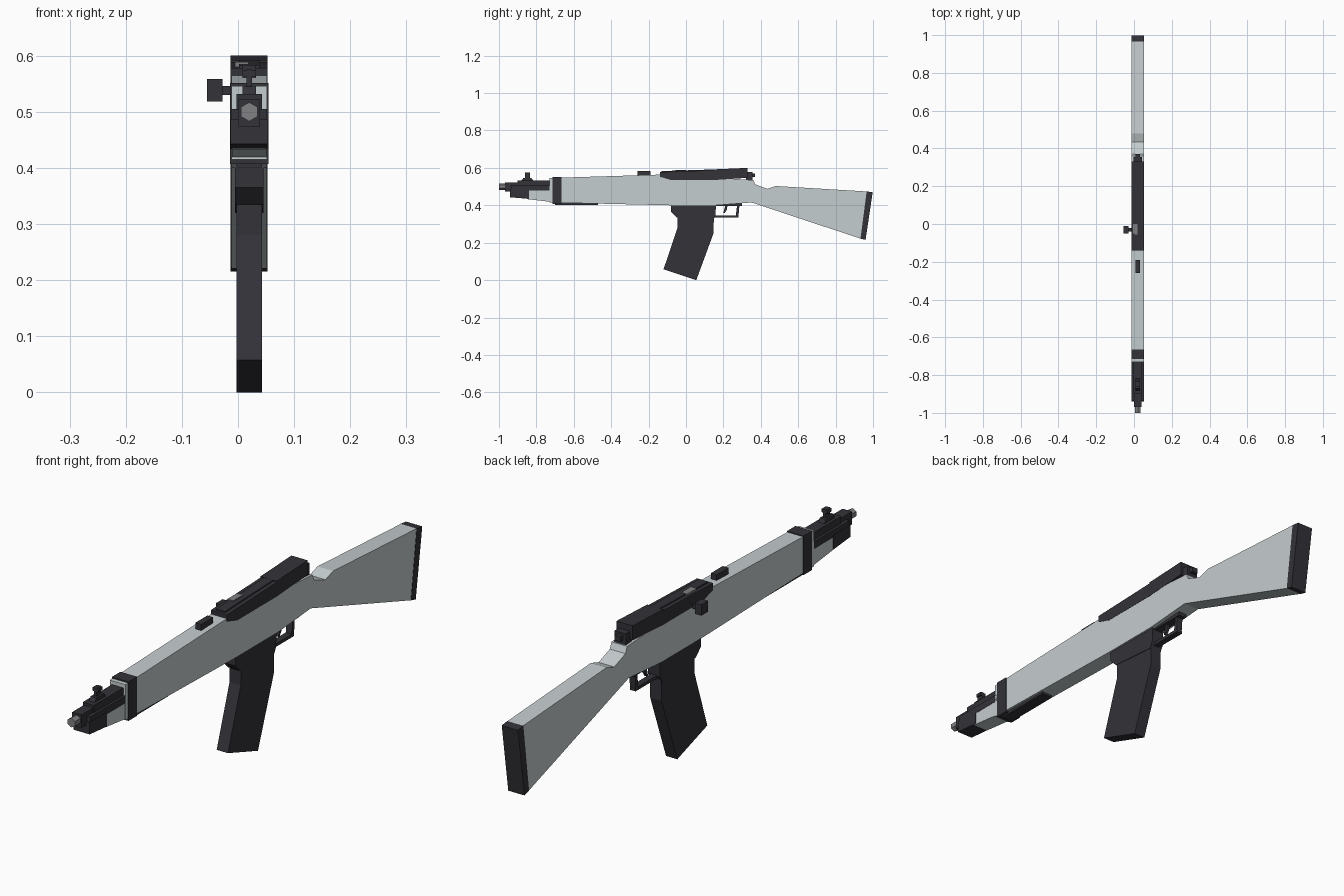
import bpy, bmesh, math

cube = bpy.data.objects.get("Cube")
if cube:
    bpy.data.objects.remove(cube, do_unlink=True)

# Shared measures: body centre line and half widths
CENTRE = .02
BODY = .032
SHELL = BODY + .001
MIDDLE = .023
NARROW = .012
FINE = .005


def material(name, red, green, blue):
    mat = bpy.data.materials.new(name)
    mat.use_nodes = True
    colour = (red, green, blue, 1)
    mat.diffuse_color = colour
    mat.node_tree.nodes["Principled BSDF"].inputs["Base Color"].default_value = colour
    return mat


pale = material("pale grey stock", .56, .61, .62)
dark = material("dark gunmetal", .033, .032, .04)
steel = material("bare steel", .22, .22, .23)


def finish(name, bm, mat):
    bmesh.ops.recalc_face_normals(bm, faces=bm.faces)
    mesh = bpy.data.meshes.new(name)
    bm.to_mesh(mesh)
    bm.free()
    mesh.materials.append(mat)
    obj = bpy.data.objects.new(name, mesh)
    bpy.context.collection.objects.link(obj)
    return obj


def prism(name, mat, half, profile, middle=CENTRE):
    """Extrude a side profile of (y, z) points across the width."""
    bm = bmesh.new()
    face = bm.faces.new([bm.verts.new((middle - half, y, z)) for y, z in profile])
    result = bmesh.ops.extrude_face_region(bm, geom=[face])
    moved = [v for v in result["geom"] if isinstance(v, bmesh.types.BMVert)]
    bmesh.ops.translate(bm, vec=(half * 2, 0, 0), verts=moved)
    return finish(name, bm, mat)


def beam(name, mat, half, front, rear):
    """Tapered block between two upright ends, each (y, low, high)."""
    (y_front, low_front, high_front), (y_rear, low_rear, high_rear) = front, rear
    profile = [(y_front, low_front), (y_rear, low_rear), (y_rear, high_rear), (y_front, high_front)]
    return prism(name, mat, half, profile)


def box(name, mat, half, y, z, middle=CENTRE):
    (front, rear), (low, high) = y, z
    profile = [(front, low), (rear, low), (rear, high), (front, high)]
    return prism(name, mat, half, profile, middle)


def rod(name, mat, radius, y, z, sides):
    front, rear = y
    bm = bmesh.new()
    bmesh.ops.create_cone(bm, cap_ends=True, segments=sides, radius1=radius,
                          radius2=radius, depth=rear - front)
    obj = finish(name, bm, mat)
    obj.rotation_euler.x = math.pi / 2
    obj.location = (CENTRE, (front + rear) / 2, z)
    return obj


# Stock with its butt and pad, which share the slanted end
toe, heel = (.933, .222), (.966, .474)
belly = [(-.73, .415), (-.08, .4), (.16, .4), (.35, .415)]
comb = [(.48, .503), (.435, .488), (.37, .512), (.36, .535)]
prism("stock", pale, BODY, belly + [toe, heel] + comb + [(-.14, .564), (-.73, .546)])
prism("butt_pad", dark, SHELL, [toe, (.96, .215), (.998, .47), heel])

# Fore end
beam("front_wood", pale, BODY - .001, front=(-.85, .433, .485), rear=(-.72, .418, .49))
box("barrel_band", dark, SHELL + .001, y=(-.715, -.665), z=(.407, .551))
box("lower_rail", dark, MIDDLE, y=(-.7, -.47), z=(.401, .418))
beam("nose_block", dark, SHELL, front=(-.94, .443, .487), rear=(-.84, .434, .487))
box("side_cap", dark, BODY, y=(-.935, -.715), z=(.478, .505))
box("gas_block", dark, MIDDLE, y=(-.9, -.71), z=(.48, .532))
box("muzzle_block", dark, .019, y=(-.968, -.85), z=(.474, .522))
rod("muzzle", steel, .017, y=(-1, -.93), z=.5, sides=6)

# Front sight
prism("front_sight_base", dark, NARROW, [(-.89, .52), (-.81, .52), (-.825, .545), (-.87, .545)])
box("front_sight_post", dark, FINE, y=(-.86, -.835), z=(.54, .575))
box("front_sight_hood", dark, NARROW, y=(-.86, -.835), z=(.562, .574))

# Receiver, stepped up towards the rear
prism("receiver", dark, SHELL, [(-.14, .553), (-.08, .535), (.16, .535), (.16, .588), (-.14, .578)])
beam("receiver_cover", dark, SHELL, front=(.15, .535, .592), rear=(.33, .547, .6))
beam("cover_ridge", dark, .018, front=(-.13, .57, .583), rear=(.16, .58, .592))
box("rear_catch", dark, MIDDLE, y=(.32, .355), z=(.53, .577))
box("rear_button", dark, NARROW, y=(.35, .37), z=(.55, .57))
box("rear_sight", dark, NARROW, y=(-.26, -.19), z=(.55, .583))

# Bolt and charging handle on one side
box("bolt", steel, NARROW, y=(-.055, 0), z=(.552, .589), middle=.007)
box("handle_shaft", dark, CENTRE, y=(-.04, -.02), z=(.53, .546), middle=-.014)
box("handle_knob", dark, .0135, y=(-.051, -.011), z=(.518, .558), middle=-.0415)

# Magazine leaning forward out of its well
well_front = [(-.08, .405), (-.08, .365), (-.05, .335)]
well_rear = [(.145, .32), (.158, .345), (.16, .405)]
prism("magazine_well", dark, MIDDLE + .002, well_front + well_rear)
magazine_front = [(-.045, .38), (-.045, .28), (-.12, .058)]
magazine_rear = [(.055, 0), (.147, .25), (.15, .38)]
prism("magazine", dark, MIDDLE, magazine_front + magazine_rear)

# Trigger and guard
box("guard_bottom", dark, NARROW, y=(.15, .282), z=(.334, .346))
prism("guard_rear", dark, NARROW, [(.265, .334), (.28, .334), (.287, .415), (.275, .415)])
box("trigger_plate", dark, .016, y=(.15, .3), z=(.395, .409))
prism("trigger", dark, FINE, [(.21, .4), (.222, .4), (.218, .375), (.206, .358), (.2, .36)])
